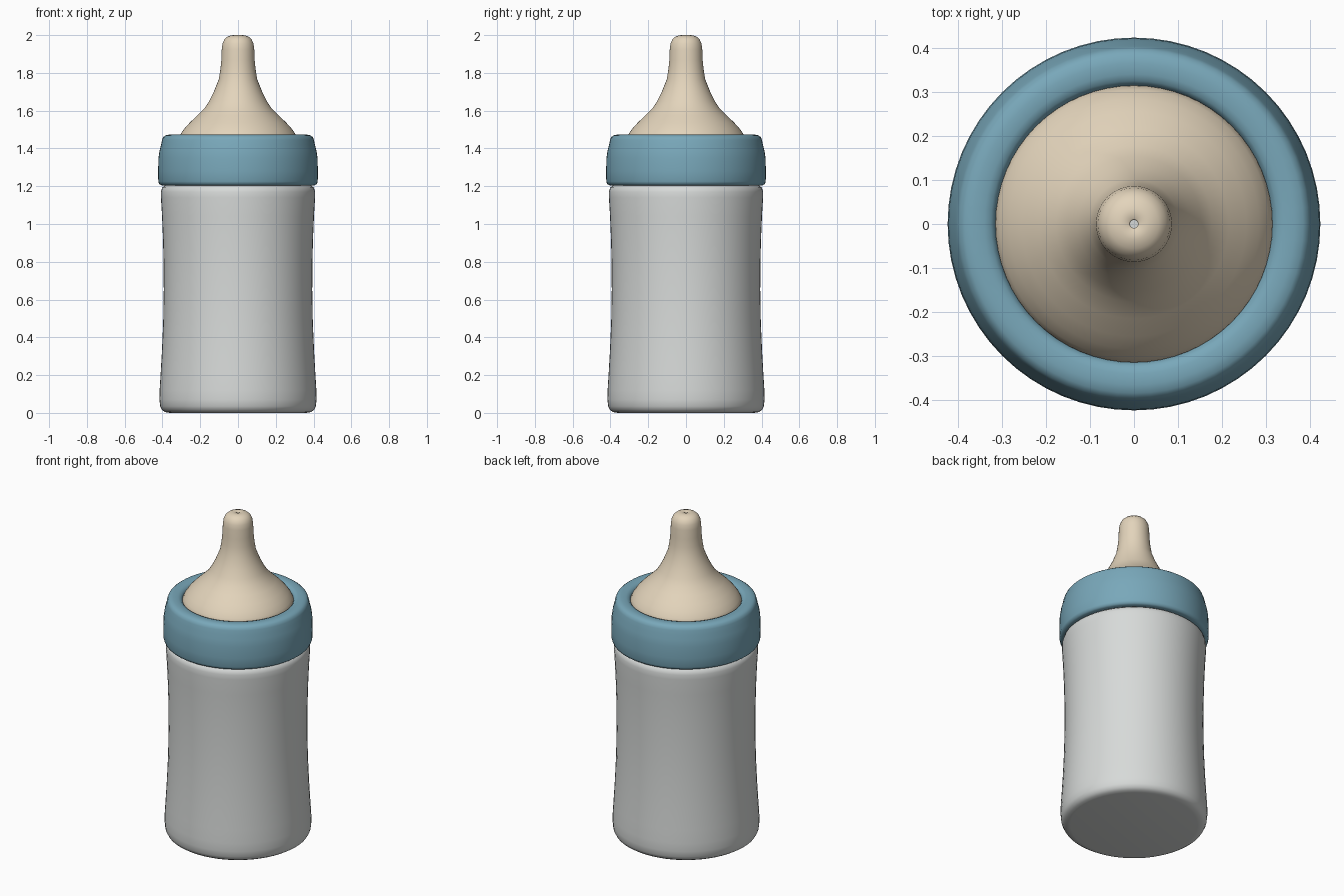
import bpy
import bmesh
from math import cos, sin, tau, radians

default_cube = bpy.data.objects.get("Cube")
if default_cube:
    bpy.data.objects.remove(default_cube, do_unlink=True)

SEGMENTS = 64


def make_material(name, colour):
    mat = bpy.data.materials.new(name)
    mat.use_nodes = True
    mat.diffuse_color = (*colour, 1)
    mat.node_tree.nodes["Principled BSDF"].inputs["Base Color"].default_value = (*colour, 1)
    return mat


def lathe(name, profile, material, cap_start=False, closed=False):
    """Turn a (radius, height) profile, listed upward along the outside, around z."""
    bm = bmesh.new()
    rings = [[bm.verts.new((r * cos(tau * i / SEGMENTS), r * sin(tau * i / SEGMENTS), z))
              for i in range(SEGMENTS)] for r, z in profile]
    pairs = list(zip(rings, rings[1:]))
    if closed:
        pairs.append((rings[-1], rings[0]))
    for low, high in pairs:
        for i in range(SEGMENTS):
            j = (i + 1) % SEGMENTS
            bm.faces.new((low[i], low[j], high[j], high[i]))
    if cap_start:
        bm.faces.new(reversed(rings[0]))
    mesh = bpy.data.meshes.new(name)
    bm.to_mesh(mesh)
    bm.free()
    mesh.materials.append(material)
    obj = bpy.data.objects.new(name, mesh)
    bpy.context.collection.objects.link(obj)
    bpy.ops.object.select_all(action="DESELECT")
    obj.select_set(True)
    bpy.context.view_layer.objects.active = obj
    bpy.ops.object.shade_smooth_by_angle(angle=radians(50))
    return obj


grey = make_material("bottle grey", (0.68, 0.70, 0.69))
blue = make_material("collar blue", (0.19, 0.39, 0.49))
cream = make_material("teat cream", (0.77, 0.66, 0.50))

# Waisted bottle with a rounded foot, a shoulder and a hidden open neck
lathe("bottle", [
    (0.36, 0), (0.385, 0.004), (0.402, 0.015), (0.412, 0.035), (0.416, 0.07),
    (0.415, 0.12), (0.41, 0.2), (0.403, 0.32), (0.396, 0.48), (0.393, 0.65),
    (0.394, 0.8), (0.397, 0.92), (0.402, 1.04), (0.408, 1.14), (0.408, 1.17),
    (0.402, 1.192), (0.385, 1.205), (0.35, 1.21), (0.34, 1.22), (0.34, 1.4),
], grey, cap_start=True)

# Screw collar: rounded band with a rolled opening
lathe("collar", [
    (0.345, 1.205), (0.405, 1.205), (0.417, 1.211), (0.422, 1.225), (0.423, 1.28),
    (0.421, 1.35), (0.415, 1.39), (0.407, 1.42), (0.402, 1.445), (0.396, 1.46),
    (0.384, 1.469), (0.365, 1.473), (0.34, 1.472), (0.325, 1.467), (0.316, 1.457),
    (0.312, 1.44), (0.312, 1.41), (0.345, 1.41),
], blue, closed=True)

# Teat: domed base, narrow stem and a pierced tip
lathe("teat", [
    (0.335, 1.405), (0.315, 1.43), (0.314, 1.455), (0.305, 1.475), (0.284, 1.505),
    (0.255, 1.537), (0.215, 1.575), (0.177, 1.613), (0.153, 1.65), (0.128, 1.7),
    (0.102, 1.765), (0.093, 1.82), (0.088, 1.87), (0.086, 1.925), (0.082, 1.955),
    (0.072, 1.978), (0.056, 1.992), (0.035, 1.999), (0.012, 2.0), (0.009, 1.997),
    (0.009, 1.97),
], cream)
